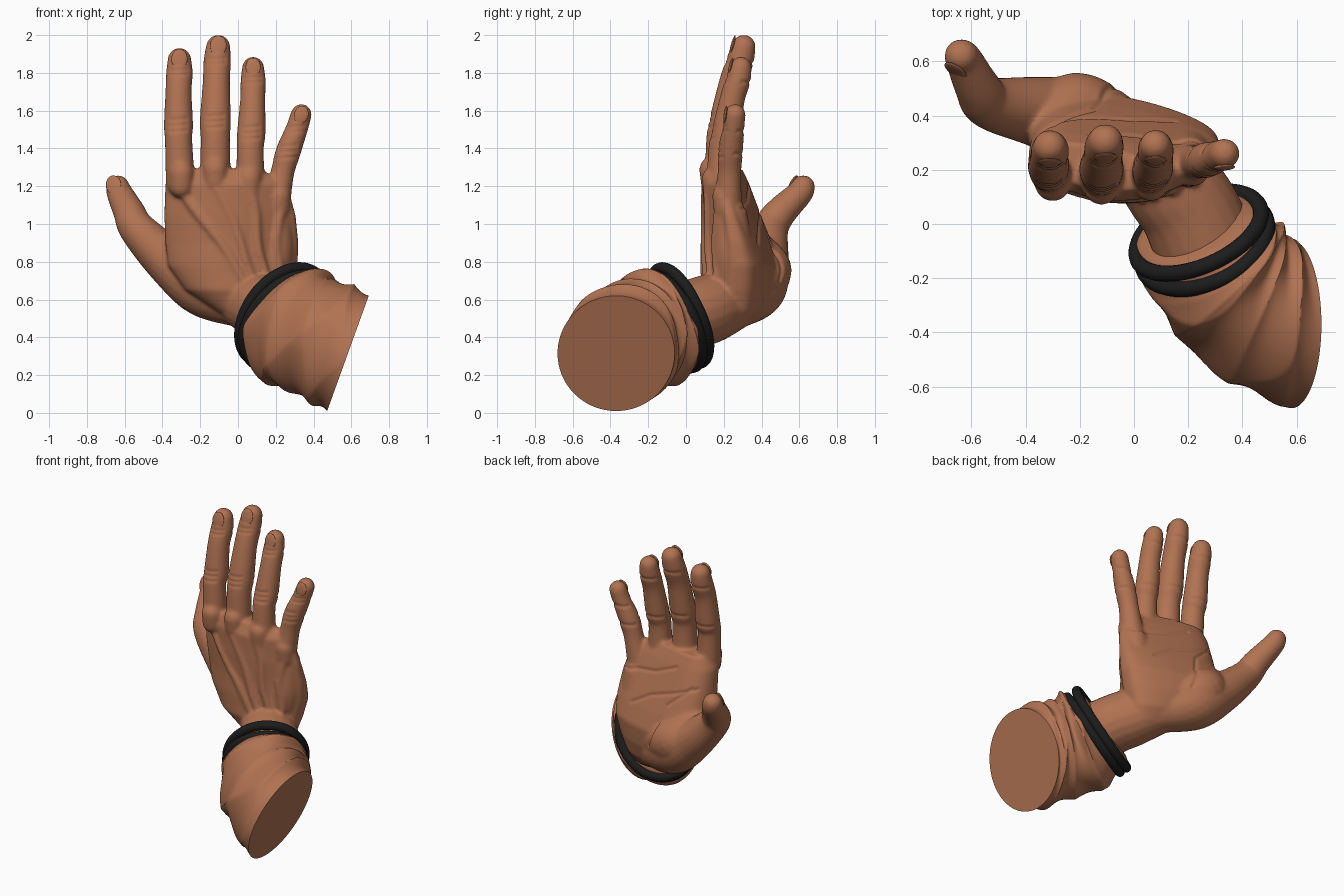
import bpy, bmesh, math
from mathutils import Vector, Matrix

if "Cube" in bpy.data.objects:
    bpy.data.objects.remove(bpy.data.objects["Cube"])


def material(name, rgb):
    m = bpy.data.materials.new(name)
    m.diffuse_color = (*rgb, 1)
    m.use_nodes = True
    m.node_tree.nodes["Principled BSDF"].inputs["Base Color"].default_value = m.diffuse_color
    return m


BROWN = material("warm brown", (0.44, 0.17, 0.085))
BLACK = material("band black", (0.012, 0.012, 0.012))


def loft(bm, rings, wrap=False):
    vs = [[bm.verts.new(p) for p in r] for r in rings]
    n = len(vs[0])
    for k in range(len(vs) if wrap else len(vs) - 1):
        a, b = vs[k], vs[(k + 1) % len(vs)]
        for i in range(n):
            j = (i + 1) % n
            bm.faces.new((a[i], a[j], b[j], b[i]))
    if not wrap:
        bm.faces.new(vs[0][::-1])
        bm.faces.new(vs[-1])


def sample(pts, n=6):
    """Smooth curve through (x, y, z, radius) points."""
    P = [Vector(p) for p in pts]
    out = []
    for i in range(len(P) - 1):
        a, b, c, d = P[max(i - 1, 0)], P[i], P[i + 1], P[min(i + 2, len(P) - 1)]
        for k in range(n):
            t = k / n
            out.append(0.5 * (2 * b + (c - a) * t + (2 * a - 5 * b + 4 * c - d) * t * t
                              + (3 * b - a - 3 * c + d) * t ** 3))
    return out + [P[-1]]


def tube(bm, pts, sides=20):
    """Round-ended tube with varying radius."""
    s = sample(pts)
    pos = [v.to_3d() for v in s]
    tan = [(pos[min(i + 1, len(s) - 1)] - pos[max(i - 1, 0)]).normalized() for i in range(len(s))]
    caps = [math.radians(d) for d in (80, 60, 40, 20)]
    st = [(pos[0] - tan[0] * s[0].w * math.sin(c), tan[0], s[0].w * math.cos(c)) for c in caps]
    st += [(p, t, v.w) for p, t, v in zip(pos, tan, s)]
    st += [(pos[-1] + tan[-1] * s[-1].w * math.sin(c), tan[-1], s[-1].w * math.cos(c)) for c in caps[::-1]]
    rings = []
    for p, t, r in st:
        u = t.cross(Vector((1, 0, 0))).normalized()
        w = t.cross(u)
        rings.append([p + r * (u * math.cos(a) + w * math.sin(a))
                      for a in (2 * math.pi * i / sides for i in range(sides))])
    loft(bm, rings)


def finish(bm, name, mat):
    bmesh.ops.recalc_face_normals(bm, faces=bm.faces[:])
    me = bpy.data.meshes.new(name)
    bm.to_mesh(me)
    bm.free()
    me.materials.append(mat)
    ob = bpy.data.objects.new(name, me)
    bpy.context.collection.objects.link(ob)
    bpy.ops.object.select_all(action='DESELECT')
    ob.select_set(True)
    bpy.context.view_layer.objects.active = ob
    return ob


# fingers and thumb: centre lines with radii
FINGERS = {
    "index": [(-.305, .19, 1.22, .078), (-.315, .195, 1.45, .073), (-.315, .215, 1.52, .078),
              (-.315, .24, 1.70, .070), (-.31, .27, 1.80, .071), (-.31, .285, 1.87, .063)],
    "middle": [(-.12, .18, 1.22, .083), (-.12, .185, 1.45, .078), (-.12, .205, 1.54, .083),
               (-.115, .245, 1.74, .073), (-.11, .285, 1.86, .073), (-.105, .305, 1.937, .065)],
    "ring": [(.065, .185, 1.20, .077), (.065, .19, 1.40, .072), (.07, .21, 1.48, .076),
             (.078, .245, 1.66, .067), (.08, .275, 1.76, .067), (.08, .29, 1.827, .059)],
    "little": [(.20, .22, 1.10, .077), (.235, .23, 1.27, .063), (.265, .235, 1.38, .067),
               (.31, .25, 1.50, .059), (.335, .26, 1.58, .056)],
    "thumb": [(.02, .28, .58, .13), (-.18, .375, .665, .157), (-.36, .415, .80, .13),
              (-.53, .445, .97, .098), (-.575, .50, 1.06, .085), (-.625, .60, 1.16, .070), (-.637, .62, 1.195, .064)],
}
bm = bmesh.new()
for path in FINGERS.values():
    tube(bm, path)

# palm: stacked rounded sections (z, x0, x1, y0, y1)
rings = []
for z, x0, x1, y0, y1 in [(1.29, -.35, .12, .12, .28), (1.21, -.385, .26, .085, .31), (1.05, -.39, .305, .085, .37),
                          (.9, -.385, .32, .09, .43), (.78, -.37, .315, .085, .47), (.65, -.28, .28, .085, .45),
                          (.54, -.12, .24, .12, .40), (.46, .0, .2, .15, .32)]:
    cx, cy, ring = (x0 + x1) / 2, (y0 + y1) / 2, []
    for i in range(48):
        a = 2 * math.pi * i / 48
        c, s = math.cos(a), math.sin(a)
        x = cx + (x1 - x0) / 2 * math.copysign(abs(c) ** .75, c)
        y = cy + (y1 - y0) / 2 * math.copysign(abs(s) ** .75, s)
        y += .1 * ((x + .05) / .33) ** 2 * -s if s < 0 else -.22 * (x - cx) * s
        ring.append((x, y, z))
    rings.append(ring)
loft(bm, rings)

# wrist, thumb pad and heel pad
tube(bm, [(.02, .27, .6, .15), (.13, .15, .56, .18), (.2, .06, .53, .185), (.25, -.05, .5, .19)])
tube(bm, [(-.10, .36, .70, .14), (-.22, .41, .76, .15), (-.29, .36, .88, .10), (-.31, .29, .97, .07)])
tube(bm, [(.15, .26, .70, .12), (.19, .25, .85, .11), (.20, .24, 1.05, .085)])

# knuckles with tendons running back to the wrist
for x, y, z, wx in [(-.30, .15, 1.24, .06), (-.12, .137, 1.26, .11), (.06, .15, 1.21, .16), (.215, .205, 1.12, .21)]:
    tube(bm, [(x, y, z + .03, .067), (x, y + .005, z - .04, .064)])
    line = []
    for k in range(6):
        f = k / 5
        tx = x + (wx - x) * f + .012 * math.sin(7 * f + 9 * x)
        line.append((tx, .107 + .1 * ((tx + .05) / .33) ** 2 - .015 * f, z - .04 + (.70 - z) * f, .03 - .008 * f))
    tube(bm, line, 12)

# fuse everything into one smooth hand
hand = finish(bm, "hand", BROWN)
rm = hand.modifiers.new("fuse", 'REMESH')
rm.mode, rm.voxel_size = 'VOXEL', .009
sm = hand.modifiers.new("soften", 'SMOOTH')
sm.factor, sm.iterations = .5, 14
for name in ("fuse", "soften"):
    bpy.ops.object.modifier_apply(modifier=name)

# skin creases: (side, depth, x-z line)
CREASES = [(1, .010, [(-.3, 1.1), (-.15, .97), (-.06, .7)]), (1, .008, [(-.33, 1.1), (0, .99), (.15, .9)]),
           (1, .008, [(.25, 1.08), (0, 1.13), (-.16, 1.2)])]
for name in ("index", "middle", "ring", "little"):
    for j, spread in ((2, (-.03, 0, .03)), (-2, (-.012, .012))):
        x, y, z, r = FINGERS[name][j]
        for d in spread:
            CREASES.append((-1, .005, [(x - .04, z + d), (x + .04, z + d + .006)]))
        CREASES.append((1, .006, [(x - .06, z - .01), (x + .06, z - .01)]))
segs = [(s, d, Vector(a), Vector(b)) for s, d, l in CREASES for a, b in zip(l, l[1:])]
moves = []
for v in hand.data.vertices:
    n, p, depth = v.normal.copy(), Vector((v.co.x, v.co.z)), 0
    for s, d, a, b in segs:
        if n.y * s > .25:
            t = max(0, min(1, (p - a).dot(b - a) / (b - a).length_squared))
            depth = max(depth, d * max(0, 1 - (p - a - (b - a) * t).length / .016))
    if depth:
        moves.append((v, n * depth))
for v, m in moves:
    v.co -= m
for f in hand.data.polygons:
    f.use_smooth = True
    f.material_index = 0

# fingernails
for name, path in FINGERS.items():
    p, q = Vector(path[-1][:3]), Vector(path[-2][:3])
    r, d = path[-1][3], (p - q).normalized()
    out = Vector((-.3, -1, 0)) if name == "thumb" else Vector((0, -1, 0))
    out = (out - d * out.dot(d)).normalized()
    side = out.cross(d)
    c = p + out * r * .9 - d * .008
    m = Matrix((side, out, d)).transposed().to_4x4()
    m = Matrix.Translation(c) @ m @ Matrix.Diagonal((r * .68, .010, r * .85, 1))
    bm = bmesh.new()
    bmesh.ops.create_uvsphere(bm, u_segments=24, v_segments=14, radius=1, matrix=m)
    finish(bm, name + "_nail", BROWN)
    bpy.ops.object.shade_smooth()

# sleeve: from the cuff ring to the slanted flat cut
C0, U0, V0 = Vector((.25, -.055, .5)), Vector((.25, .1, .07)), Vector((.04, -.14, .265))
C1, U1, V1 = Vector((.582, -.37, .315)), Vector((0, .31, 0)), Vector((.11, 0, .305))
rings = []
for k in range(91):
    t = -.13 + 1.13 * k / 90
    u = max(t, 0)
    C, U, V = C0.lerp(C1, u) + (C1 - C0) * min(t, 0), U0.lerp(U1, u), V0.lerp(V1, u)
    base = .89 + .11 * min(1, t / .15) if t > 0 else .89 - .22 * (-t / .13) ** 4
    amp = (.4 + .6 * min(1, u * 4)) * (1 - u ** 4)
    ring = []
    for i in range(128):
        a = 2 * math.pi * i / 128
        fold = .10 * (.55 - abs(math.sin(6 * t + a + .8 * math.sin(2 * a))))
        fold += .07 * (.6 - abs(math.sin(11 * t - .5 * a + .9 * math.sin(a) + .7)))
        fold += .015 * math.sin(23 * t - 4 * a)
        s = base + amp * fold + math.sin(math.pi * u) * (.38 * ((1 - math.cos(a)) / 2) ** 2.3
                                                        - .07 * max(0, -math.sin(a)))
        ring.append(C + s * (U * math.cos(a) + V * math.sin(a)))
    rings.append(ring)
bm = bmesh.new()
loft(bm, rings)
finish(bm, "sleeve", BROWN)
bpy.ops.object.shade_smooth_by_angle(angle=math.radians(40))

# two dark wrist bands, parting at the top
N = U0.cross(V0).normalized()
for name, sgn in (("band_lower", 1), ("band_upper", -1)):
    rings = []
    for i in range(80):
        a = 2 * math.pi * i / 80
        radial = U0 * math.cos(a) + V0 * math.sin(a)
        c = C0 + radial * .91 + N * sgn * (.024 + .016 * max(0, math.sin(a)))
        e = radial.normalized()
        rings.append([c + .03 * (e * math.cos(b) + N * math.sin(b))
                      for b in (2 * math.pi * j / 14 for j in range(14))])
    bm = bmesh.new()
    loft(bm, rings, wrap=True)
    finish(bm, name, BLACK)
    bpy.ops.object.shade_smooth()
